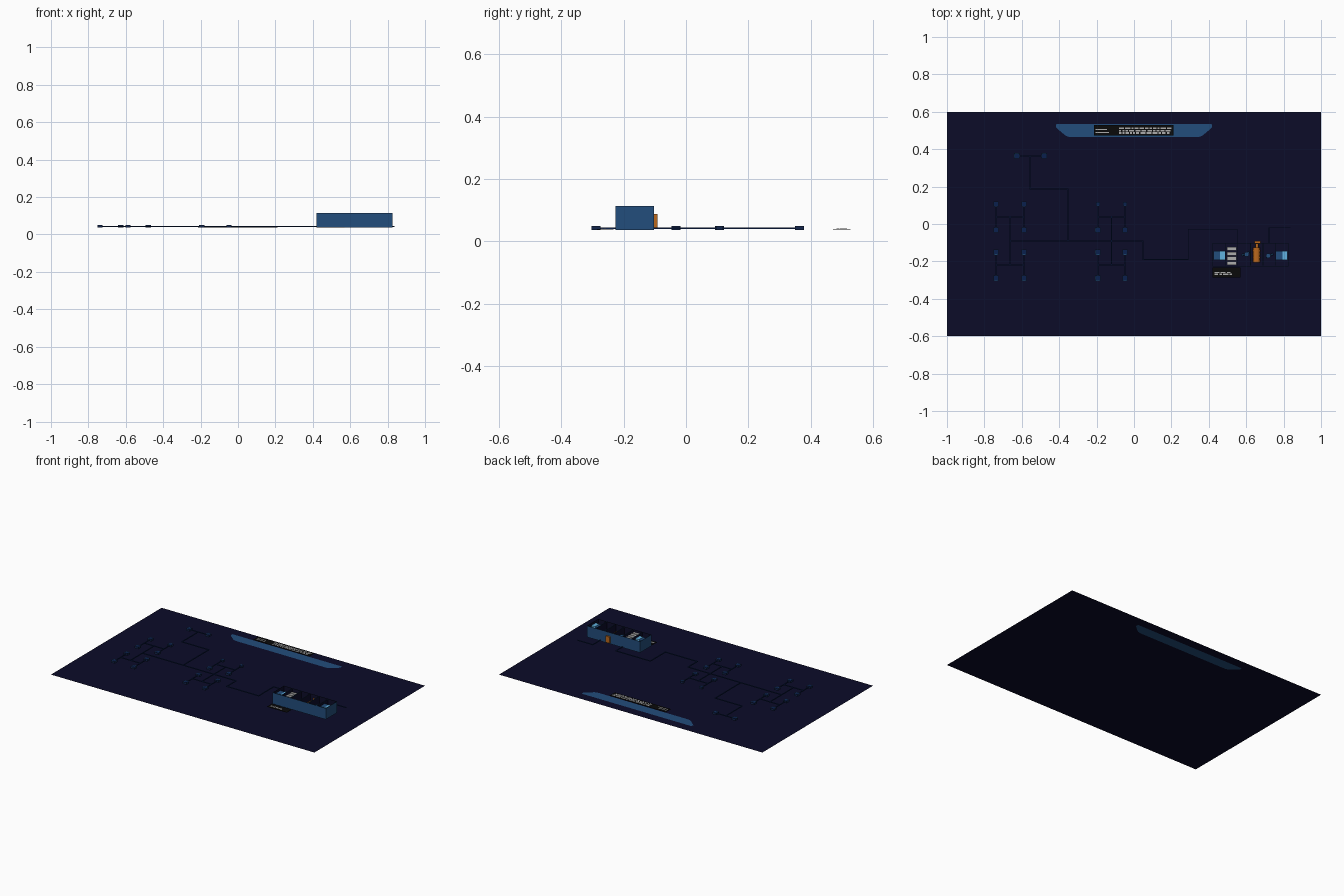
import bpy, bmesh, math, random
from mathutils import Matrix, Vector

if "Cube" in bpy.data.objects:
    bpy.data.objects.remove(bpy.data.objects["Cube"])

random.seed(4)


def mat(name, r, g, b):
    m = bpy.data.materials.new(name)
    m.diffuse_color = (r, g, b, 1)
    m.use_nodes = True
    m.node_tree.nodes["Principled BSDF"].inputs["Base Color"].default_value = m.diffuse_color
    return m


NAVY = mat("floor navy", 0.0035, 0.0035, 0.022)
BLUE = mat("panel blue", 0.016, 0.075, 0.20)
LINE = mat("trace blue", 0.003, 0.014, 0.075)
DARK = mat("node dark", 0.006, 0.018, 0.07)
BLACK = mat("label black", 0.003, 0.003, 0.003)
GREY = mat("light grey", 0.42, 0.42, 0.42)
ORANGE = mat("orange", 0.50, 0.14, 0.012)
CYAN = mat("light cyan", 0.12, 0.45, 0.75)
RIM = mat("rim blue", 0.005, 0.026, 0.07)


def finish(name, bm, *mats):
    me = bpy.data.meshes.new(name)
    bm.to_mesh(me)
    bm.free()
    for m in mats:
        me.materials.append(m)
    ob = bpy.data.objects.new(name, me)
    bpy.context.collection.objects.link(ob)
    return ob


def add_box(bm, x0, x1, y0, y1, z0, z1):
    m = Matrix.Translation(((x0 + x1) / 2, (y0 + y1) / 2, (z0 + z1) / 2)) \
        @ Matrix.Diagonal((x1 - x0, y1 - y0, z1 - z0, 1))
    return bmesh.ops.create_cube(bm, size=1, matrix=m)["verts"]


def boxes(name, m, *items):
    bm = bmesh.new()
    for it in items:
        add_box(bm, *it)
    return finish(name, bm, m)


def cylinders(name, m, items):
    """Each item: start point, end point, radius."""
    bm = bmesh.new()
    for a, b, r in items:
        a, b = Vector(a), Vector(b)
        d = b - a
        rot = d.to_track_quat('Z', 'Y').to_matrix().to_4x4()
        bmesh.ops.create_cone(bm, cap_ends=True, segments=16, radius1=r, radius2=r,
                              depth=d.length, matrix=Matrix.Translation((a + b) / 2) @ rot)
    return finish(name, bm, m)


# floor sheet with the title banner as a face cut into it
left = [(-0.415, 0.535), (-0.418, 0.518), (-0.405, 0.505), (-0.365, 0.472), (-0.345, 0.465)]
right = [(-x, y) for x, y in reversed(left)]
bm = bmesh.new()
L = [bm.verts.new((x, y, 0)) for x, y in left]
R = [bm.verts.new((x, y, 0)) for x, y in right]
BL, BR, TR, TL = [bm.verts.new((x, y, 0)) for x, y in ((-1, -.6), (1, -.6), (1, .6), (-1, .6))]
bm.faces.new(L + R).material_index = 1
bm.faces.new([TL, L[0], R[-1], TR])
bm.faces.new([TL, BL, L[4], L[3], L[2], L[1], L[0]])
bm.faces.new([BL, BR, R[0], L[4]])
bm.faces.new([BR, TR, R[4], R[3], R[2], R[1], R[0]])
bmesh.ops.triangulate(bm, faces=bm.faces[:])
for f in bm.faces:
    if f.normal.z < 0:
        f.normal_flip()
finish("floor_and_banner", bm, NAVY, BLUE)


# label plates with abstract grey dashes
def label(name, x0, x1, y0, y1, dx0, dx1, dy0, dy1, rows):
    boxes(name + "_plate", BLACK, (x0, x1, y0, y1, 0.038, 0.040))
    bm = bmesh.new()
    h = (dy1 - dy0) / rows
    for r in range(rows):
        x = dx0
        while x < dx1 - 0.008:
            w = min(random.uniform(0.008, 0.03), dx1 - x)
            add_box(bm, x, x + w, dy0 + r * h, dy0 + (r + 0.7) * h, 0.040, 0.041)
            x += w + 0.006
    finish(name + "_dashes", bm, GREY)


label("title", -0.215, 0.21, 0.472, 0.528, -0.08, 0.20, 0.482, 0.52, 3)
boxes("title_side_dashes", GREY, (-0.205, -0.135, 0.487, 0.493, 0.04, 0.041),
      (-0.205, -0.145, 0.503, 0.509, 0.04, 0.041))
label("box_note", 0.42, 0.57, -0.285, -0.232, 0.43, 0.525, -0.272, -0.254, 2)

# circuit traces as thin strips along polylines
W = 0.0025
cols, rows = ((-0.738, -0.588), (-0.193, -0.048)), ((0.107, -0.032), (-0.15, -0.289))
paths = [
    [(-0.626, 0.364), (-0.48, 0.364)],
    [(-0.557, 0.364), (-0.557, 0.187), (-0.353, 0.187), (-0.353, -0.09)],
    [(-0.66, -0.09), (0.048, -0.09), (0.048, -0.19), (0.29, -0.19),
     (0.29, -0.028), (0.552, -0.028), (0.552, -0.102)],
    [(0.722, -0.102), (0.722, -0.02), (0.835, -0.02)],
]
nodes = [(-0.626, 0.364), (-0.48, 0.364)]
for c in cols:
    mid = (c[0] + c[1]) / 2
    paths.append([(mid, 0.04), (mid, -0.215)])
    for r in rows:
        ym = (r[0] + r[1]) / 2
        paths.append([(c[0], ym), (c[1], ym)])
        for x in c:
            paths.append([(x, r[0]), (x, r[1])])
            nodes += [(x, y) for y in r]
bm = bmesh.new()
for p in paths:
    for (xa, ya), (xb, yb) in zip(p, p[1:]):
        add_box(bm, min(xa, xb) - W, max(xa, xb) + W,
                min(ya, yb) - W, max(ya, yb) + W, 0.040, 0.0455)
finish("traces", bm, LINE)

# node blocks: dark sides, blue rim on top, dark recessed centre
bm = bmesh.new()
for x, y in nodes:
    s = 0.011 if (y > 0.1 and y < 0.2 and x > -0.3) else 0.0145
    vs = add_box(bm, x - s, x + s, y - s, y + s, 0.036, 0.050)
    top = max({f for v in vs for f in v.link_faces}, key=lambda f: f.calc_center_median().z)
    ring = bmesh.ops.inset_region(bm, faces=[top], thickness=0.005, depth=-0.002)["faces"]
    for f in ring:
        f.material_index = 1
    top.material_index = 2
finish("node_blocks", bm, DARK, BLUE, LINE)

# open housing: blue outside, dark inside, thin rim
X0, X1, Y0, Y1, Z0, Z1 = 0.42, 0.825, -0.226, -0.102, 0.037, 0.114
bm = bmesh.new()
vs = add_box(bm, X0, X1, Y0, Y1, Z0, Z1)
top = max(bm.faces, key=lambda f: f.calc_center_median().z)
for f in bmesh.ops.inset_region(bm, faces=[top], thickness=0.003)["faces"]:
    f.material_index = 2
ret = bmesh.ops.extrude_discrete_faces(bm, faces=[top])["faces"][0]
bmesh.ops.translate(bm, vec=(0, 0, -(Z1 - Z0 - 0.004)), verts=ret.verts[:])
ret.material_index = 1
for e in ret.edges:
    for f in e.link_faces:
        f.material_index = 1
finish("housing", bm, BLUE, NAVY, RIM)

# dividers making six bays, with a blue cap line each
step = (X1 - X0) / 6
xs = [X0 + step * i for i in range(1, 6)]
boxes("dividers", NAVY, *[(x - .001, x + .001, Y0 + .003, Y1 - .003, Z0 + .004, Z1 - .002) for x in xs])
boxes("divider_caps", RIM, *[(x - .002, x + .002, Y0 + .003, Y1 - .003, Z1 - .002, Z1) for x in xs])

# end bays: blue blocks with a light cyan half
boxes("end_blocks", BLUE, (0.424, 0.460, -0.193, -0.145, 0.045, 0.098),
      (0.760, 0.793, -0.193, -0.145, 0.045, 0.098))
boxes("end_blocks_light", CYAN, (0.460, 0.486, -0.193, -0.145, 0.045, 0.1),
      (0.793, 0.820, -0.193, -0.145, 0.045, 0.1))

# grey filter stack
boxes("filter_bars", GREY, *[(0.496, 0.548, -0.220 + i * 0.026, -0.201 + i * 0.026, 0.05, 0.1)
                             for i in range(4)])

# small blue valves in bays three and five
cylinders("valves", BLUE, [
    ((0.602, -0.162, 0.045), (0.602, -0.162, 0.085), 0.013),
    ((0.575, -0.168, 0.06), (0.618, -0.150, 0.06), 0.005),
    ((0.718, -0.170, 0.045), (0.718, -0.170, 0.085), 0.013),
    ((0.705, -0.178, 0.06), (0.745, -0.160, 0.06), 0.005)])

# orange motor with ribs, shaft and a stub through the back wall
cylinders("motor", ORANGE, [((0.655, -0.205, 0.066), (0.655, -0.125, 0.066), 0.018),
                            ((0.657, -0.125, 0.066), (0.657, -0.105, 0.066), 0.008)]
          + [((0.655, y, 0.066), (0.655, y + 0.006, 0.066), 0.021)
             for y in (-0.2, -0.182, -0.164, -0.146)])
boxes("motor_stub", ORANGE, (0.643, 0.675, -0.106, -0.091, 0.045, 0.088))
